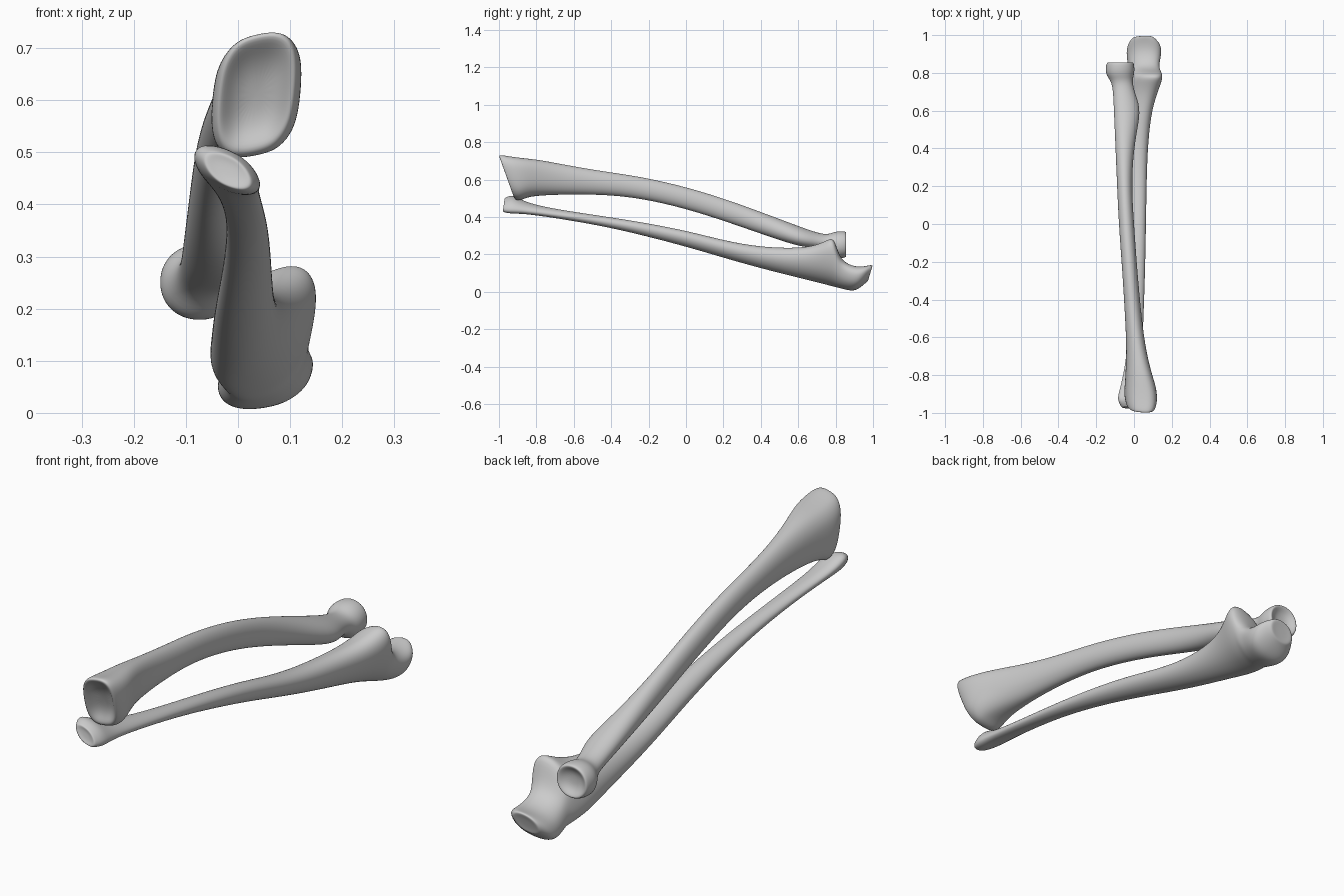
import bpy, bmesh
from math import cos, sin, pi

SIDES = 24


def power(v, p):
    return (1 if v >= 0 else -1) * abs(v) ** p


def ring_points(sec):
    """Leaning, squared-off oval filling x0..x1, z0..z1; slant tips it along y."""
    y, x0, x1, z0, z1, lean, p, slant = sec
    pts = []
    for i in range(SIDES):
        t = 2 * pi * i / SIDES
        u, v = power(cos(t - lean), p), power(sin(t), p)
        dz = v * (z1 - z0) / 2
        pts.append(((x0 + x1) / 2 + u * (x1 - x0) / 2, y + slant * dz, (z0 + z1) / 2 + dz))
    return pts


def cap_rings(pts, direction, dish):
    """Inset rings that close an end with a rounded rim and shallow dish."""
    c = [sum(q[k] for q in pts) / SIDES for k in range(3)]
    out = []
    for s, d in ((0.88, 0.008), (0.6, 0.008 - dish * 0.7), (0.25, 0.008 - dish)):
        out.append([(c[0] + (x - c[0]) * s, c[1] + (y - c[1]) * s + direction * d,
                     c[2] + (z - c[2]) * s) for x, y, z in pts])
    return out


def bone(name, sections, dish_front, dish_back):
    rings = [ring_points(s) for s in sections]
    rings = cap_rings(rings[0], -1, dish_front)[::-1] + rings + cap_rings(rings[-1], 1, dish_back)
    bm = bmesh.new()
    loops = [[bm.verts.new(q) for q in r] for r in rings]
    for a, b in zip(loops, loops[1:]):
        for i in range(SIDES):
            j = (i + 1) % SIDES
            bm.faces.new((a[i], a[j], b[j], b[i]))
    bm.faces.new(loops[0])
    bm.faces.new(loops[-1])
    bmesh.ops.recalc_face_normals(bm, faces=bm.faces)
    for f in bm.faces:
        f.smooth = True
    me = bpy.data.meshes.new(name)
    bm.to_mesh(me)
    bm.free()
    ob = bpy.data.objects.new(name, me)
    bpy.context.collection.objects.link(ob)
    sub = ob.modifiers.new("smooth", 'SUBSURF')
    sub.levels = sub.render_levels = 2
    return ob


# Upper bone: flared squarish wrist end, bowed shaft, neck and round head
# columns: y, x0, x1, z0, z1, lean, squareness power, slant
radius = [
    (-0.955, -0.045, 0.115, 0.490, 0.735, 0.30, 0.75, -0.36),
    (-0.915, -0.053, 0.125, 0.488, 0.725, 0.28, 0.72, -0.28),
    (-0.86, -0.050, 0.118, 0.505, 0.715, 0.25, 0.75, -0.1),
    (-0.78, -0.044, 0.090, 0.515, 0.706, 0.2, 0.85, 0),
    (-0.64, -0.040, 0.058, 0.520, 0.678, 0.1, 0.95, 0),
    (-0.45, -0.050, 0.036, 0.520, 0.645, 0, 1, 0),
    (-0.25, -0.062, 0.018, 0.502, 0.618, 0, 1, 0),
    (0.0, -0.081, 0.000, 0.445, 0.562, 0, 1, 0),
    (0.23, -0.091, -0.014, 0.370, 0.490, 0, 1, 0),
    (0.44, -0.100, 0.004, 0.296, 0.412, -0.1, 1, 0),
    (0.60, -0.107, 0.040, 0.243, 0.352, -0.2, 1, 0),
    (0.68, -0.110, 0.010, 0.235, 0.323, -0.1, 1, 0),
    (0.75, -0.117, -0.010, 0.222, 0.304, 0, 1, 0),
    (0.785, -0.146, -0.001, 0.182, 0.318, 0, 0.95, 0),
    (0.815, -0.152, 0.004, 0.176, 0.325, 0, 0.95, 0),
    (0.852, -0.146, 0.000, 0.182, 0.324, 0, 0.95, 0),
]
bone("radius_bone", radius, 0.035, 0.025)

# Lower bone: small knob at the wrist, thin shaft, hooked elbow end with notch
ulna = [
    (-0.968, -0.070, 0.030, 0.425, 0.505, -0.6, 0.95, 0.15),
    (-0.93, -0.091, 0.046, 0.417, 0.522, -0.6, 0.95, 0.1),
    (-0.87, -0.074, 0.040, 0.418, 0.482, -0.5, 1, 0),
    (-0.72, -0.040, 0.042, 0.398, 0.445, -0.2, 1, 0),
    (-0.46, -0.022, 0.052, 0.355, 0.407, 0, 1, 0),
    (-0.22, -0.022, 0.060, 0.300, 0.370, 0.1, 1, 0),
    (0.02, -0.030, 0.064, 0.236, 0.323, 0.2, 1, 0),
    (0.20, -0.040, 0.067, 0.182, 0.275, 0.2, 1, 0),
    (0.39, -0.048, 0.072, 0.128, 0.240, 0.2, 1, 0),
    (0.58, -0.052, 0.090, 0.080, 0.233, 0.3, 1, 0),
    (0.69, -0.056, 0.122, 0.053, 0.246, 0.45, 0.95, 0),
    (0.755, -0.045, 0.148, 0.036, 0.278, 0.5, 0.9, 0),
    (0.79, -0.035, 0.153, 0.026, 0.292, 0.5, 0.88, 0),
    (0.812, -0.030, 0.140, 0.022, 0.215, 0.4, 0.88, 0),
    (0.84, -0.033, 0.132, 0.014, 0.160, 0.35, 0.88, 0),
    (0.90, -0.041, 0.147, 0.002, 0.132, 0.3, 0.9, 0.1),
    (0.945, -0.038, 0.143, 0.018, 0.138, 0.3, 0.9, 0.3),
    (0.978, -0.018, 0.110, 0.050, 0.145, 0.3, 0.95, 0.3),
]
bone("ulna_bone", ulna, 0.005, 0.003)
